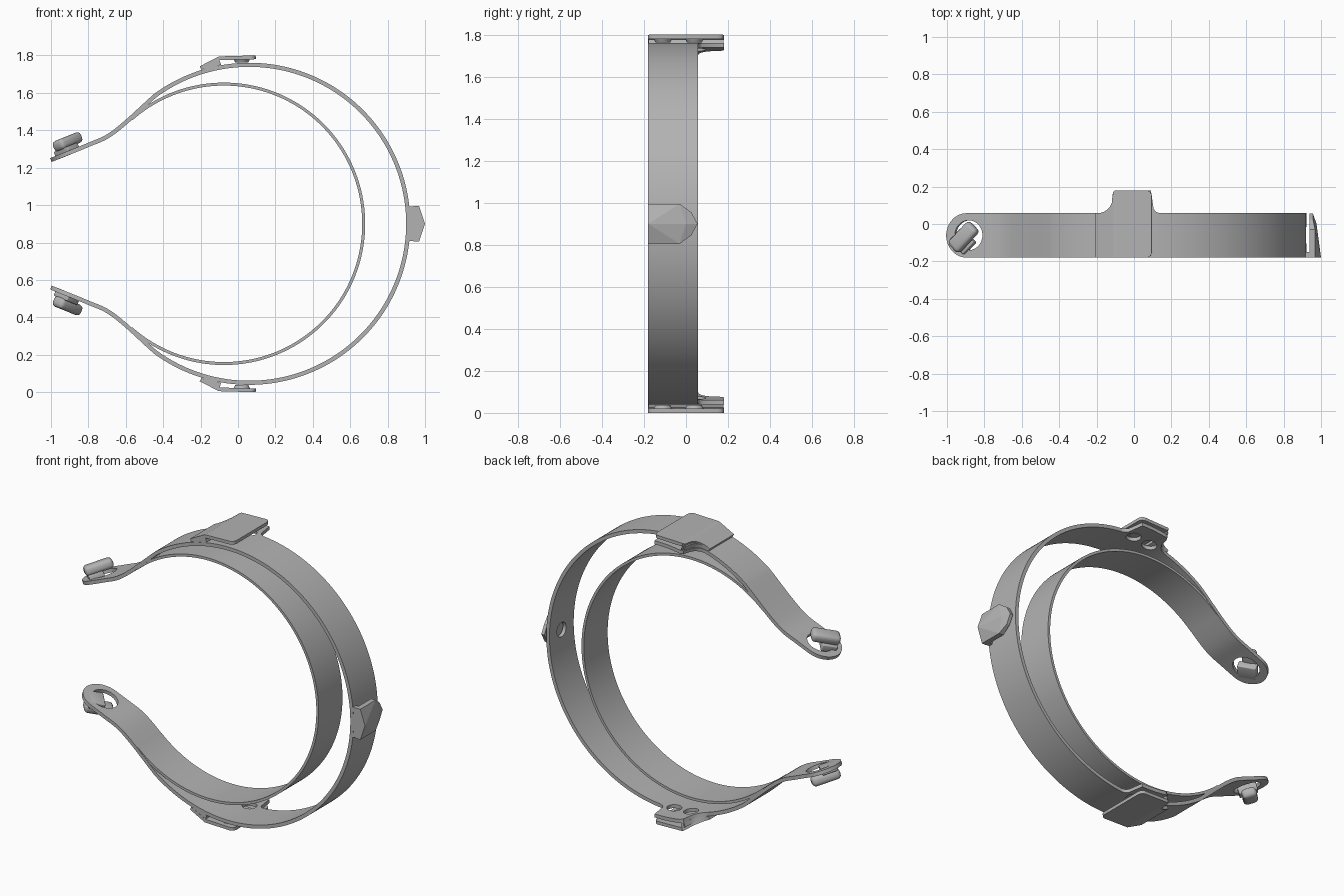
import bpy, bmesh, math
from mathutils import Matrix, Vector

if "Cube" in bpy.data.objects:
    bpy.data.objects.remove(bpy.data.objects["Cube"])

grey = bpy.data.materials.new("satin grey")
grey.use_nodes = True
grey.diffuse_color = (0.45, 0.45, 0.45, 1)
grey.node_tree.nodes["Principled BSDF"].inputs["Base Color"].default_value = grey.diffuse_color

MID = 0.9                    # height of the symmetry plane
FRONT, BACK, TAB = -0.18, 0.058, 0.18


def finish(name, bm, smooth=True):
    bmesh.ops.recalc_face_normals(bm, faces=bm.faces)
    me = bpy.data.meshes.new(name)
    bm.to_mesh(me)
    bm.free()
    me.materials.append(grey)
    ob = bpy.data.objects.new(name, me)
    bpy.context.collection.objects.link(ob)
    if smooth:
        bpy.ops.object.select_all(action='DESELECT')
        ob.select_set(True)
        bpy.context.view_layer.objects.active = ob
        bpy.ops.object.shade_smooth_by_angle(angle=math.radians(35))
    return ob


def mirrored(ob, name):
    """Copy a part to the other side of the symmetry plane."""
    me = ob.data.copy()
    me.transform(Matrix.Translation((0, 0, 2 * MID)) @ Matrix.Diagonal((1, 1, -1, 1)))
    me.flip_normals()
    twin = bpy.data.objects.new(name, me)
    bpy.context.collection.objects.link(twin)


def strip(name, path, thick, lo, hi):
    """Sweep a flat band along an x-z path; lo and hi give its edges in y."""
    bm = bmesh.new()
    rings = []
    for i, p in enumerate(path):
        a, b = path[max(i - 1, 0)], path[min(i + 1, len(path) - 1)]
        t = (Vector(b) - Vector(a)).normalized() * thick / 2
        x, z = p
        rings.append([bm.verts.new((x - s * t.y, y, z + s * t.x))
                      for s, y in ((1, lo(x)), (1, hi(x)), (-1, hi(x)), (-1, lo(x)))])
    for r, q in zip(rings, rings[1:]):
        for k in range(4):
            n = (k + 1) % 4
            bm.faces.new((r[k], r[n], q[n], q[k]))
    bm.faces.new(rings[0])
    bm.faces.new(rings[-1][::-1])
    return finish(name, bm)


def arc(cx, radius, degrees, steps):
    return [(cx + radius * math.cos(a), MID + radius * math.sin(a))
            for a in (math.radians(degrees) * i / steps for i in range(steps + 1))]


def spline(pts, steps):
    out = []
    for p0, p1, p2, p3 in zip(pts, pts[1:], pts[2:], pts[3:]):
        for i in range(1, steps + 1):
            t = i / steps
            out.append(tuple(0.5 * (2 * b + (c - a) * t + (2 * a - 5 * b + 4 * c - d) * t * t
                                    + (3 * b - a - 3 * c + d) * t ** 3)
                             for a, b, c, d in zip(p0, p1, p2, p3)))
    return out


def both_halves(upper):
    return upper[::-1] + [(x, 2 * MID - z) for x, z in upper[1:]]


# Band edges: rounded ends at the left, side tab with filleted roots
def end_half(x):
    return 0.119 * math.sqrt(max(0.004, 1 - ((min(x, -0.89) + 0.89) / 0.11) ** 2))


def fillet(x, start, size):
    t = min(1, max(0, (x - start) / size))
    return BACK + abs(size) * (1 - math.sqrt(1 - t * t))


def tab_left(x):
    return TAB - 0.01 * (x < -0.1) if x > -0.11 else fillet(x, -0.19, 0.08)


def band_lo(x):
    return -0.061 - end_half(x)


def band_hi(x):
    if x < -0.3:
        return -0.061 + end_half(x)
    return tab_left(x) if x < 0.1 else fillet(x, 0.14, -0.04)


# Outer strap with flared ends
circle = arc(0.06, 0.85, 126, 126)
flare = spline([circle[-6], circle[-1], (-0.6, 1.442), (-0.7, 1.366),
                (-0.8, 1.322), (-0.89, 1.285), (-1.0, 1.241)], 8)
tip = [(-0.89 - 0.11 * math.sin(i * math.pi / 24), 1.285 - 0.044 * math.sin(i * math.pi / 24))
       for i in range(1, 13)]
outer = strip("outer_strap", both_halves(circle + flare + tip), 0.022, band_lo, band_hi)

# Inner strap
strip("inner_strap", both_halves(arc(-0.075, 0.747, 131.5, 90)), 0.016,
      lambda x: FRONT + 0.002, lambda x: BACK - 0.002)

# Holes in the strap: ends, side tabs and behind the stud
U, N = Vector((0.927, 0, 0.375)), Vector((-0.375, 0, 0.927))
END = Vector((-0.88, -0.06, 1.289))


def cut(centre, axis, radius):
    bm = bmesh.new()
    rot = Vector(axis).to_track_quat('Z', 'Y').to_matrix().to_4x4()
    bmesh.ops.create_cone(bm, cap_ends=True, segments=28, radius1=radius, radius2=radius,
                          depth=0.12, matrix=Matrix.Translation(centre) @ rot)
    cutter = finish("hole_cutter", bm, False)
    cutter.hide_render = True
    mod = outer.modifiers.new("hole", 'BOOLEAN')
    mod.operation, mod.solver, mod.object = 'DIFFERENCE', 'EXACT', cutter
    bpy.ops.object.select_all(action='DESELECT')
    outer.select_set(True)
    bpy.context.view_layer.objects.active = outer
    bpy.ops.object.modifier_apply(modifier=mod.name)
    bpy.data.objects.remove(cutter)


for side in (1, -1):
    cut((END.x, END.y, MID + side * (END.z - MID)), (N.x, 0, side * N.z), 0.08)
    for x in (-0.07, 0.045):
        cut((x, 0.05, MID + side * 0.85), (0, 0, 1), 0.043)
cut((0.91, -0.06, MID), (1, 0, 0), 0.045)


# Cover plates over the side tabs, with a ramp and spacers below
def corner(x):
    t = max(0, (x - 0.065) / 0.03)
    return 0.03 * (1 - math.sqrt(max(0, 1 - t * t)))


def plate_path(pts, steps=14):
    out = [pts[0]]
    for (ax, az), (bx, bz) in zip(pts, pts[1:]):
        out += [(ax + (bx - ax) * i / steps, az + (bz - az) * i / steps)
                for i in range(1, steps + 1)]
    return out


plate = strip("cover_plate_top",
              plate_path([(-0.2, 1.733), (-0.1, 1.785), (0.04, 1.789), (0.095, 1.79)]),
              0.02, lambda x: FRONT + corner(x), lambda x: tab_left(x) - corner(x))
mirrored(plate, "cover_plate_bottom")
ramp = strip("ramp_top", plate_path([(-0.185, 1.732), (-0.095, 1.764)]), 0.028,
             lambda x: FRONT + 0.001, lambda x: tab_left(x) - 0.001)
mirrored(ramp, "ramp_bottom")
for label, y in (("front", -0.11), ("back", 0.04)):
    bm = bmesh.new()
    bmesh.ops.create_cone(bm, cap_ends=True, segments=24, radius1=0.035, radius2=0.045,
                          depth=0.02, matrix=Matrix.Translation((0.02, y, 1.773)))
    mirrored(finish(label + "_spacer_top", bm), label + "_spacer_bottom")


# Slanted hook pegs standing in the end holes
V = Vector((0, 1, 0))
along, across = (U + V).normalized(), (V - U).normalized()
frame = Matrix((along, across, N)).transposed().to_4x4()


def peg_block(name, offset, size, bevel):
    bm = bmesh.new()
    bmesh.ops.create_cube(bm, size=1, matrix=Matrix.Diagonal((*size, 1)))
    bmesh.ops.bevel(bm, geom=bm.edges[:], offset=bevel, segments=3, profile=0.5, affect='EDGES')
    bm.transform(Matrix.Translation(END) @ frame @ Matrix.Translation(offset))
    mirrored(finish(name + "_top", bm), name + "_bottom")


peg_block("hook_bar", (-0.015, 0, 0.057), (0.17, 0.085, 0.06), 0.022)
peg_block("hook_stem", (-0.045, 0, 0.012), (0.09, 0.11, 0.046), 0.006)

# Faceted stud on the right of the strap, held by a thin front web
outline = [(FRONT, 0.095), (-0.03, 0.095), (0.025, 0.055), (0.055, 0)]
bm = bmesh.new()
for y, h in outline:
    for s in (1, -1):
        bm.verts.new((0.937, y, MID + s * h))
        bm.verts.new((0.968 if y < 0 else 0.957, y, MID + s * h))
for x, y in ((1.0, FRONT), (0.976, 0.0)):
    bm.verts.new((x, y, MID))
bmesh.ops.remove_doubles(bm, verts=bm.verts, dist=0.0005)
bmesh.ops.convex_hull(bm, input=bm.verts)
finish("stud", bm, False)
bm = bmesh.new()
bmesh.ops.create_cube(bm, size=1, matrix=Matrix.Translation((0.927, -0.164, MID))
                      @ Matrix.Diagonal((0.028, 0.03, 0.186, 1)))
finish("stud_web", bm, False)
